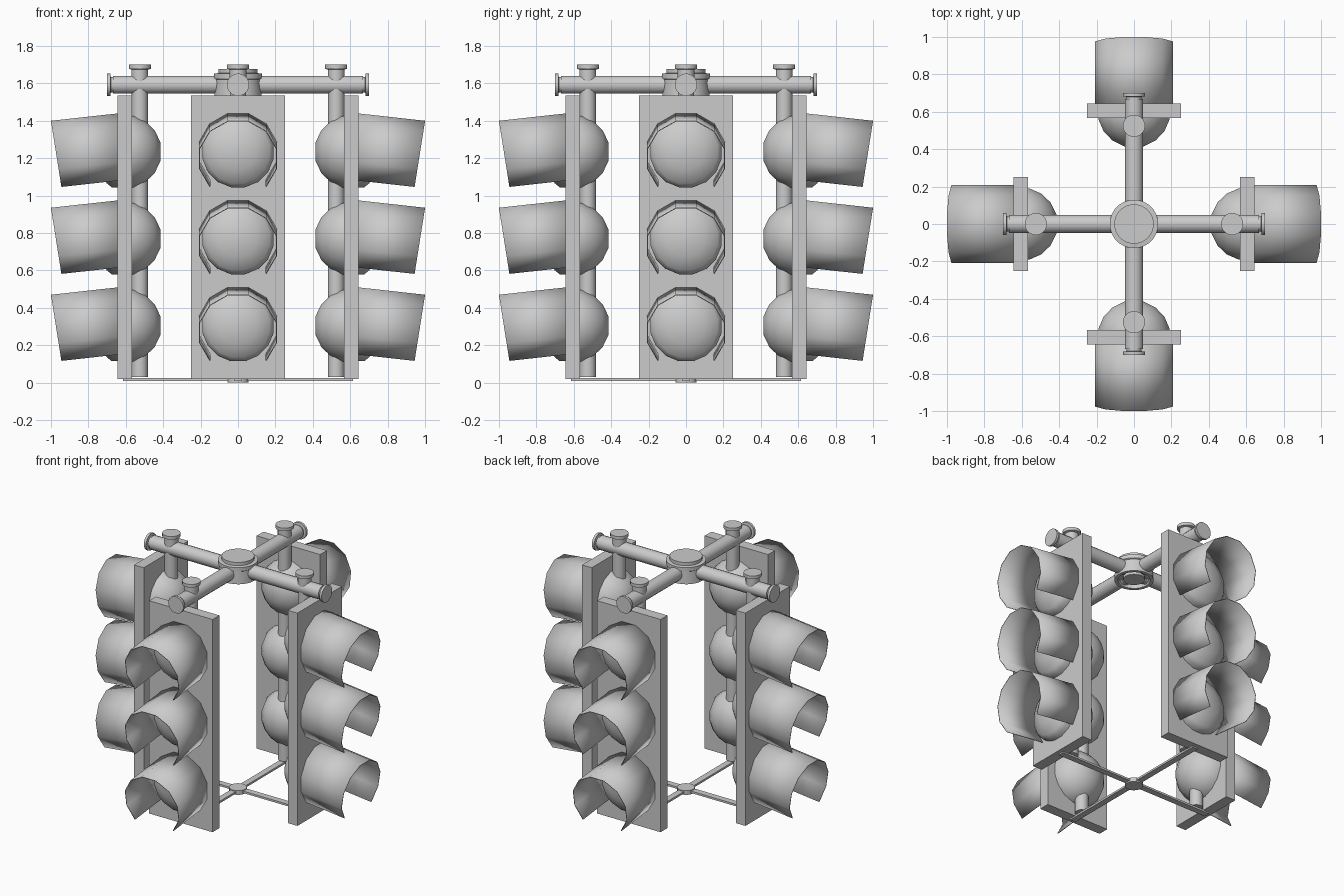
import bpy, bmesh
from math import sin, cos, pi, radians
from mathutils import Matrix, Vector

if "Cube" in bpy.data.objects:
    bpy.data.objects.remove(bpy.data.objects["Cube"])

TO_FRONT = Matrix.Rotation(pi / 2, 4, 'X')      # turns +z into -y


def finish(bm, name, angle=42):
    bmesh.ops.recalc_face_normals(bm, faces=bm.faces)
    me = bpy.data.meshes.new(name)
    bm.to_mesh(me)
    bm.free()
    for p in me.polygons:
        p.use_smooth = True
    me.set_sharp_from_angle(angle=radians(angle))
    return me


def place(me, name, turn=0):
    ob = bpy.data.objects.new(name, me)
    ob.rotation_euler.z = turn * pi / 2
    bpy.context.collection.objects.link(ob)
    return ob


def lathe(bm, profile, loc=(0, 0, 0), rot=Matrix(), n=16):
    """Spin a (radius, height) profile about its axis."""
    m = Matrix.Translation(Vector(loc)) @ rot
    rings = []
    for r, h in profile:
        if r == 0:
            rings.append([bm.verts.new(m @ Vector((0, 0, h)))] * n)
        else:
            rings.append([bm.verts.new(m @ Vector((r * cos(2 * pi * (i + .5) / n),
                          r * sin(2 * pi * (i + .5) / n), h))) for i in range(n)])
    for a, b in zip(rings, rings[1:]):
        for i in range(n):
            j = (i + 1) % n
            vs = list(dict.fromkeys((a[i], a[j], b[j], b[i])))
            bm.faces.new(vs)


def box(bm, lo, hi):
    lo, hi = Vector(lo), Vector(hi)
    m = Matrix.Translation((lo + hi) / 2) @ Matrix.Diagonal((*(hi - lo), 1))
    bmesh.ops.create_cube(bm, size=1, matrix=m)


LAMPS = [0.305, 0.77, 1.235]

# Backplate
bm = bmesh.new()
box(bm, (-.25, -.643, .02), (.25, -.567, 1.535))
plate = finish(bm, "backplate")

# Lamp housings: rounded back bowl and domed lens through the plate
bm = bmesh.new()
bowl = [(.2 * sin(radians(a)), .608 - .2 * cos(radians(a))) for a in (15, 36, 56, 76)]
lamp = [(0, bowl[0][1])] + bowl + [(.194, .675), (.172, .702), (.1, .737), (0, .75)]
for z in LAMPS:
    lathe(bm, lamp, (0, 0, z), TO_FRONT)
lamps = finish(bm, "lamps")

# Visors: open-bottomed hoods, tilted down, with a raked front edge
bm = bmesh.new()
R = .215
for z in LAMPS:
    prev = None
    for k in range(10):
        a = radians(-135 + 30 * k)
        yf = -1 + .155 * R * (cos(radians(15)) - cos(a))
        pair = [bm.verts.new((R * sin(a), y, z - .003 + R * cos(a) + .11 * (y + .643)))
                for y in (-.63, yf)]
        if prev:
            bm.faces.new((prev[0], pair[0], pair[1], prev[1]))
        prev = pair
visors = finish(bm, "visors")

# Pipework: upright, arm and flanged end plugs
bm = bmesh.new()
lathe(bm, [(0, .03), (.044, .03), (.044, 1.6), (0, 1.6)], (0, -.525, 0))
lathe(bm, [(0, 1.58), (.045, 1.58), (.045, 1.674), (.06, 1.678), (.06, 1.7), (0, 1.7)],
      (0, -.525, 0))
lathe(bm, [(0, .08), (.049, .08), (.049, .667), (0, .667)], (0, 0, 1.593), TO_FRONT)
lathe(bm, [(0, .65), (.042, .65), (.042, .68), (.06, .683), (.06, .70), (0, .70)],
      (0, 0, 1.593), TO_FRONT)
pipes = finish(bm, "pipes")

# Lower brace strap
bm = bmesh.new()
box(bm, (-.022, -.615, .01), (.022, 0, .024))
strap = finish(bm, "strap")

for t, side in enumerate(("front", "right", "back", "left")):
    place(plate, side + "_backplate", t)
    place(lamps, side + "_lamps", t)
    v = place(visors, side + "_visors", t)
    s = v.modifiers.new("thickness", 'SOLIDIFY')
    s.thickness, s.offset = .005, -1
    place(pipes, side + "_pipes", t)
    place(strap, side + "_brace_strap", t)

# Central top hub with raised lid and recessed underside
bm = bmesh.new()
lathe(bm, [(0, 1.537), (.07, 1.537), (.07, 1.56), (.105, 1.56), (.105, 1.532), (.127, 1.532),
           (.122, 1.62), (.13, 1.625), (.13, 1.652), (.106, 1.655), (.106, 1.678), (0, 1.678)], n=24)
place(finish(bm, "top_hub"), "top_hub")

# Central disc of the lower brace
bm = bmesh.new()
lathe(bm, [(0, 0), (.058, 0), (.058, .03), (0, .03)])
place(finish(bm, "brace_disc"), "brace_disc")
